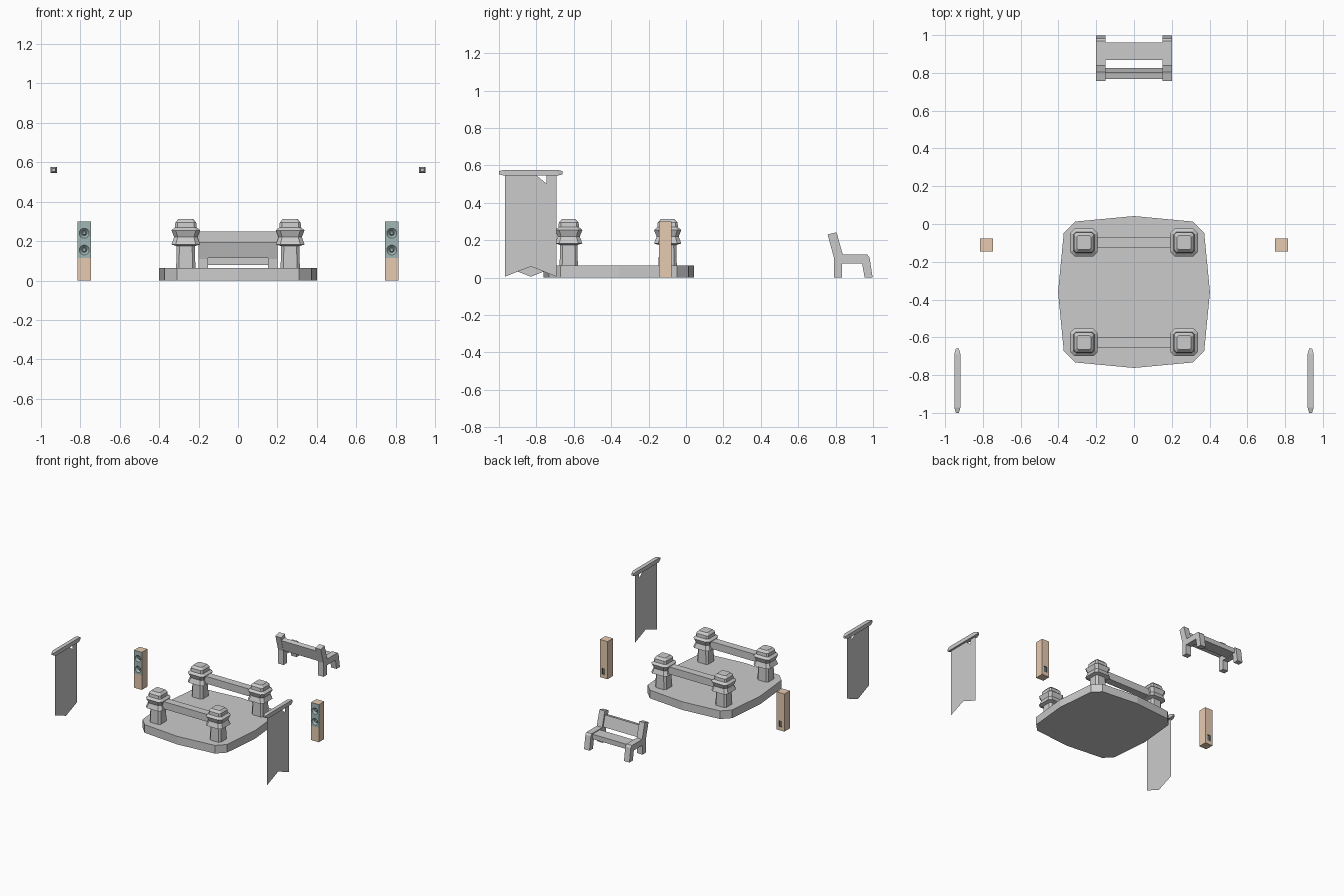
import bpy, bmesh
from mathutils import Matrix, Vector
from math import radians

if "Cube" in bpy.data.objects:
    bpy.data.objects.remove(bpy.data.objects["Cube"])


def material(name, rgb):
    m = bpy.data.materials.new(name)
    m.diffuse_color = (*rgb, 1)
    m.use_nodes = True
    m.node_tree.nodes["Principled BSDF"].inputs["Base Color"].default_value = m.diffuse_color
    return m


WOOD = material("warm_wood", (0.80, 0.60, 0.44))
TEAL = material("muted_teal", (0.36, 0.48, 0.47))
DARK = material("dark_recess", (0.13, 0.16, 0.16))


def finish(name, bm, mats=()):
    bmesh.ops.recalc_face_normals(bm, faces=bm.faces[:])
    me = bpy.data.meshes.new(name)
    bm.to_mesh(me)
    bm.free()
    for m in mats:
        me.materials.append(m)
    ob = bpy.data.objects.new(name, me)
    bpy.context.collection.objects.link(ob)
    return ob


def box_bm(lo, hi):
    bm = bmesh.new()
    bmesh.ops.create_cube(bm, size=1)
    lo, hi = Vector(lo), Vector(hi)
    for v in bm.verts:
        v.co = (lo + hi) / 2 + v.co * (hi - lo)
    return bm


def box(name, lo, hi, mats=()):
    return finish(name, box_bm(lo, hi), mats)


def loft(name, rings):
    """Skin consecutive rings of points and cap both ends."""
    bm = bmesh.new()
    rows = [[bm.verts.new(p) for p in r] for r in rings]
    n = len(rows[0])
    for a, b in zip(rows, rows[1:]):
        for i in range(n):
            j = (i + 1) % n
            bm.faces.new((a[i], a[j], b[j], b[i]))
    bm.faces.new(rows[0])
    bm.faces.new(rows[-1])
    return finish(name, bm)


def extrude_x(name, yz, x0, x1):
    return loft(name, [[(x, y, z) for y, z in yz] for x in (x0, x1)])


def chamfered(h, c):
    k = h - c
    return [(h, -k), (h, k), (k, h), (-k, h), (-h, k), (-h, -k), (-k, -h), (k, -h)]


def cut(ob, cutter):
    m = ob.modifiers.new("cut", 'BOOLEAN')
    m.operation, m.solver, m.object = 'DIFFERENCE', 'EXACT', cutter
    m.material_mode = 'TRANSFER'
    bpy.context.view_layer.objects.active = ob
    bpy.ops.object.modifier_apply(modifier=m.name)
    bpy.data.objects.remove(cutter)


# Platform slab
CY = -0.36
half = [(0, 0.402), (0.31, 0.373), (0.372, 0.311), (0.402, 0),
        (0.372, -0.311), (0.31, -0.373), (0, -0.402)]
outline = half + [(-x, y) for x, y in half[-2:0:-1]]
loft("platform", [[(x, y + CY, z) for x, y in outline] for z in (0, 0.065)])

# Corner posts with flared collars, and the two cross rails
POST = [(0.06, 0.049, 0.014), (0.175, 0.046, 0.014), (0.183, 0.073, 0.022),
        (0.22, 0.059, 0.018), (0.255, 0.073, 0.022), (0.27, 0.055, 0.012),
        (0.295, 0.053, 0.012), (0.313, 0.037, 0.008)]
for row, py in (("back", -0.098), ("front", -0.627)):
    for side, px in (("left", -0.265), ("right", 0.265)):
        loft(f"{row}_{side}_post",
             [[(px + x, py + y, z) for x, y in chamfered(h, c)] for z, h, c in POST])
    box(f"{row}_rail", (-0.24, py - 0.03, 0.192), (0.24, py + 0.03, 0.25))


# Loudspeakers: wooden cabinet, coloured front, dished drivers, rear recess
def cone(name, x, z, r0, r1, y0, y1, mat):
    bm = bmesh.new()
    bmesh.ops.create_cone(bm, cap_ends=True, segments=16, radius1=r0, radius2=r1,
                          depth=y1 - y0,
                          matrix=Matrix.Translation((x, (y0 + y1) / 2, z))
                          @ Matrix.Rotation(radians(-90), 4, 'X'))
    return finish(name, bm, [mat])


for side, x in (("left", -0.78), ("right", 0.78)):
    bm = box_bm((x - 0.034, -0.145, 0), (x + 0.034, -0.077, 0.3))
    bmesh.ops.bisect_plane(bm, geom=bm.verts[:] + bm.edges[:] + bm.faces[:],
                           plane_co=(0, 0, 0.115), plane_no=(0, 0, 1))
    for f in bm.faces:
        c = f.calc_center_median()
        if c.y < -0.14 and c.z > 0.115:
            f.material_index = 1
    cab = finish(f"{side}_speaker_cabinet", bm, [WOOD, TEAL])
    for z in (0.24, 0.155):
        cut(cab, cone("driver_cutter", x, z, 0.027, 0.013, -0.147, -0.131, TEAL))
        cone(f"{side}_dust_cap", x, z, 0.007, 0.012, -0.136, -0.130, TEAL)
    cut(cab, box("socket_cutter", (x - 0.014, -0.082, 0.03),
                 (x + 0.014, -0.07, 0.078), [DARK]))

# Hanging banners: one swallow-tailed, one pointed
Y0, Y1, YM = -0.968, -0.692, -0.83
tabs = [(Y1, 0.55), (-0.746, 0.55), (-0.746, 0.503), (-0.804, 0.503), (-0.804, 0.55),
        (-0.857, 0.55), (-0.857, 0.503), (-0.915, 0.503), (-0.915, 0.55), (Y0, 0.55)]
for side, x, ze, zm in (("left", -0.935, 0.06, 0.005), ("right", 0.935, 0.005, 0.06)):
    bm = bmesh.new()
    pts = [(Y0, ze), (YM, zm), (Y1, ze)] + tabs
    bm.faces.new([bm.verts.new((x, y, z)) for y, z in pts])
    bmesh.ops.triangulate(bm, faces=bm.faces[:])
    finish(f"{side}_banner_cloth", bm)
    rod = [(-1, 0.008), (-0.972, 0.016), (-0.688, 0.016), (-0.66, 0.008)]
    loft(f"{side}_banner_rod",
         [[(x + a * h, y, 0.561 + b * h) for a, b in ((-1, -1), (1, -1), (1, 1), (-1, 1))]
          for y, h in rod])

# Bench: two end frames, seat plank and leaning backrest
frame = [(0.79, 0), (0.833, 0), (0.833, 0.075), (0.942, 0.075), (0.955, 0), (0.998, 0),
         (0.981, 0.11), (0.968, 0.124), (0.838, 0.124), (0.805, 0.243), (0.757, 0.231),
         (0.79, 0.11)]
extrude_x("bench_left_frame", frame, -0.2, -0.152)
extrude_x("bench_right_frame", frame, 0.152, 0.2)
box("bench_seat", (-0.155, 0.868, 0.08), (0.155, 0.962, 0.118))
extrude_x("bench_backrest", [(0.79, 0.115), (0.825, 0.123), (0.802, 0.211), (0.767, 0.203)],
          -0.155, 0.155)
